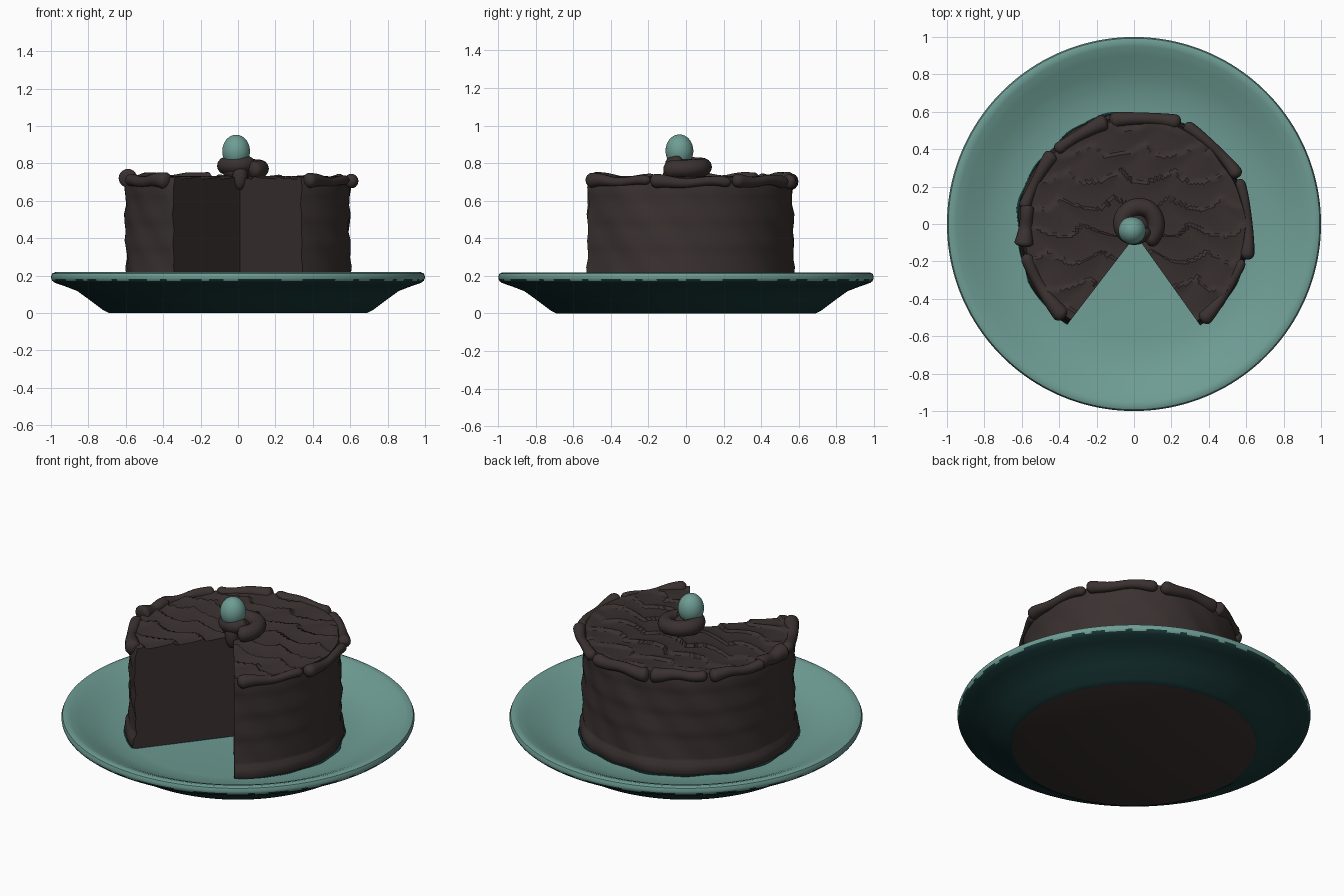
import bpy, bmesh, math
from math import sin, cos, pi, radians
from mathutils import Vector

if "Cube" in bpy.data.objects:
    bpy.data.objects.remove(bpy.data.objects["Cube"])


def material(name, rgb):
    m = bpy.data.materials.new(name)
    m.diffuse_color = (*rgb, 1)
    m.use_nodes = True
    m.node_tree.nodes["Principled BSDF"].inputs["Base Color"].default_value = m.diffuse_color
    return m


teal = material("teal", (0.155, 0.335, 0.295))
dark_teal = material("dark teal", (0.009, 0.037, 0.037))
chocolate = material("chocolate", (0.042, 0.031, 0.030))


def finish(bm, name, mats, angle=40):
    bmesh.ops.remove_doubles(bm, verts=bm.verts, dist=1e-5)
    bmesh.ops.recalc_face_normals(bm, faces=bm.faces)
    me = bpy.data.meshes.new(name)
    bm.to_mesh(me)
    bm.free()
    ob = bpy.data.objects.new(name, me)
    bpy.context.collection.objects.link(ob)
    for m in mats:
        me.materials.append(m)
    bpy.ops.object.select_all(action='DESELECT')
    ob.select_set(True)
    bpy.context.view_layer.objects.active = ob
    bpy.ops.object.shade_smooth_by_angle(angle=radians(angle))
    return ob


def skin(bm, rows, closed):
    """Quads between successive rows of vertices."""
    pairs = list(zip(rows, rows[1:])) + ([(rows[-1], rows[0])] if closed else [])
    for a, b in pairs:
        for j in range(len(a) - 1):
            bm.faces.new((a[j], b[j], b[j + 1], a[j + 1]))


# Plate: turned profile with dark underside and chocolate-coloured foot
plate_profile = [(0, 0), (0.69, 0), (0.72, 0.015), (0.80, 0.075), (0.86, 0.118),
                 (0.93, 0.145), (0.98, 0.162), (0.993, 0.172), (0.998, 0.183),
                 (1.0, 0.195), (0.993, 0.212), (0.975, 0.219), (0.95, 0.213),
                 (0.90, 0.192), (0.82, 0.153), (0.73, 0.12), (0.62, 0.104), (0, 0.10)]
bm = bmesh.new()
N = 160
rows = [[bm.verts.new((r * cos(2 * pi * i / N), r * sin(2 * pi * i / N), z))
         for r, z in plate_profile] for i in range(N)]
skin(bm, rows, True)
bm.normal_update()
for f in bm.faces:
    c = f.calc_center_median()
    r, t = math.hypot(c.x, c.y), math.atan2(c.y, c.x)
    edge = 0.178 + 0.009 * sin(11 * t) * sin(29 * t + 1)
    if c.z < 0.005:
        f.material_index = 2
    elif c.z < edge and (r > 0.95 or c.z < 0.85 * (r - 0.6) - 0.02) and f.verts[0].co.z < 0.2:
        f.material_index = 1
    # inner bowl stays light: it lies above the underside line
    if r < 0.95 and c.z > 0.09 and c.z > 0.10 + max(0, r - 0.68) * 0.26:
        f.material_index = 0
finish(bm, "plate", [teal, dark_teal, chocolate])

# Cake outline: circle seen from the apex of the missing slice
CENTRE, APEX, R = Vector((0, -0.03)), Vector((0.01, -0.06)), 0.6
START, END = radians(-54.5), radians(232.5)


def reach(t):
    d, u = APEX - CENTRE, Vector((cos(t), sin(t)))
    k = d.dot(u)
    return -k + math.sqrt(R * R - d.dot(d) + k * k)


def ripple(x, y):
    # rows of scalloped knife strokes
    row = y * 7 + 0.45 * abs(sin(x * 11 + 1.2 * sin(y * 9)))
    return 0.016 * ((row % 1.0) ** 2) - 0.005


def wedge_solid(name, profile, mat, wobble, rippled=False, n=170):
    bm = bmesh.new()
    rows = []
    for i in range(n + 1):
        t = START + (END - START) * i / n
        row = []
        for s, z in profile:
            w = 1 + wobble * (sin(7 * t + 9 * z) * 0.6 + sin(17 * t + 25 * z) * 0.4)
            d = s * reach(t) * w
            x, y = APEX.x + d * cos(t), APEX.y + d * sin(t)
            if rippled and z > 0.7 and 0.05 < s < 0.97:
                z += ripple(x, y)
            row.append(bm.verts.new((x, y, z)))
        rows.append(row)
    skin(bm, rows, False)
    bm.faces.new(rows[0])
    bm.faces.new(rows[-1])
    return finish(bm, name, [mat])


side = [(0, 0.09), (1.01, 0.09), (1.035, 0.12), (1.03, 0.165), (1.005, 0.185)]
side += [(1.0 + 0.008 * sin(k * 2.1), 0.2 + 0.047 * k) for k in range(11)]
top = [(0.985, 0.725)] + [(k / 36, 0.722) for k in range(34, -1, -1)]
wedge_solid("cake", side + top, chocolate, 0.012, True)

# Dark smear on the plate around the cake
wedge_solid("plate_smear", [(0, 0.101), (1.045, 0.101), (1.045, 0.108), (0, 0.108)],
            dark_teal, 0.022)


def tube(name, pts, radii, mat, sides=14):
    """Rounded strand of icing through smoothly sampled points."""
    bm = bmesh.new()
    rows = []
    for i, p in enumerate(pts):
        d = (pts[min(i + 1, len(pts) - 1)] - pts[max(i - 1, 0)]).normalized()
        a = d.cross(Vector((0, 0, 1))).normalized()
        b = a.cross(d)
        rows.append([bm.verts.new(p + radii[i] * (a * cos(2 * pi * k / sides) + b * sin(2 * pi * k / sides)))
                     for k in range(sides + 1)])
    skin(bm, rows, False)
    return finish(bm, name, [mat], 70)


# Piped rim: strands, (start xy, end xy, start radius, end radius, height)
strands = [
    ((0.36, -0.52), (0.58, -0.19), 0.045, 0.028, 0.705),
    ((0.60, -0.19), (0.56, 0.24), 0.043, 0.030, 0.700),
    ((0.56, 0.25), (0.27, 0.53), 0.040, 0.036, 0.705),
    ((0.25, 0.54), (-0.13, 0.55), 0.042, 0.046, 0.705),
    ((-0.14, 0.55), (-0.42, 0.39), 0.050, 0.034, 0.715),
    ((-0.43, 0.38), (-0.59, 0.08), 0.044, 0.034, 0.715),
    ((-0.57, 0.10), (-0.59, -0.12), 0.040, 0.055, 0.715),
    ((-0.58, -0.16), (-0.37, -0.50), 0.036, 0.050, 0.705),
]
for n, (a, b, ra, rb, z) in enumerate(strands):
    ca, cb = Vector(a) - CENTRE, Vector(b) - CENTRE
    ta, tb = math.atan2(ca.y, ca.x), math.atan2(cb.y, cb.x)
    tb += 2 * pi if tb < ta - 0.01 else 0
    pts, rad = [], []
    M = 30
    for i in range(M + 1):
        f = 0.5 - 0.5 * cos(pi * i / M)
        t = ta + (tb - ta) * f
        r = (ca.length + (cb.length - ca.length) * f) * (1 - 0.02 * sin(pi * f))
        pts.append(Vector((CENTRE.x + r * cos(t), CENTRE.y + r * sin(t), z + 0.006 * sin(9 * f + n))))
        cap = math.sqrt(max(0, 1 - max(0, 1 - min(f, 1 - f) / 0.09) ** 2))
        rad.append((ra + (rb - ra) * f - 0.012 * sin(pi * f)) * cap + 1e-4)
    tube(f"icing_strand_{n + 1}", pts, rad, chocolate)

# Rosette: spiral of icing open towards the missing slice
pts, rad = [], []
M = 110
for i in range(M + 1):
    f = i / M
    t = radians(-60 + 305 * f) if f < 0.6 else radians(123 + 560 * (f - 0.6))
    r = 0.108 - 0.062 * max(0, f - 0.35) / 0.65
    pts.append(Vector((0.01 + r * cos(t), -0.005 + r * sin(t), 0.765 + 0.032 * f)))
    rad.append(0.047 * math.sqrt(max(0, 1 - max(0, 1 - min(f, 1 - f) / 0.06) ** 2)) + 1e-4)
tube("rosette", pts, rad, chocolate)


def ball(name, loc, size, mats, rule=None):
    bm = bmesh.new()
    bmesh.ops.create_uvsphere(bm, u_segments=36, v_segments=24, radius=1)
    for v in bm.verts:
        v.co = Vector(v.co * Vector(size)) + Vector(loc)
    if rule:
        for f in bm.faces:
            f.material_index = rule(f.calc_center_median())
    return finish(bm, name, mats, 80)


# Rosette core and the drip running into the cut
ball("rosette_core", (0.0, -0.02, 0.765), (0.085, 0.075, 0.06), [chocolate])
ball("rosette_drip", (0.01, -0.075, 0.735), (0.04, 0.035, 0.075), [chocolate])

# Egg-shaped topping with a dark lower edge
ball("topping_egg", (-0.01, -0.035, 0.865), (0.074, 0.074, 0.088), [teal, dark_teal],
     lambda c: 1 if c.z < 0.818 + 0.006 * sin(40 * c.x) else 0)
